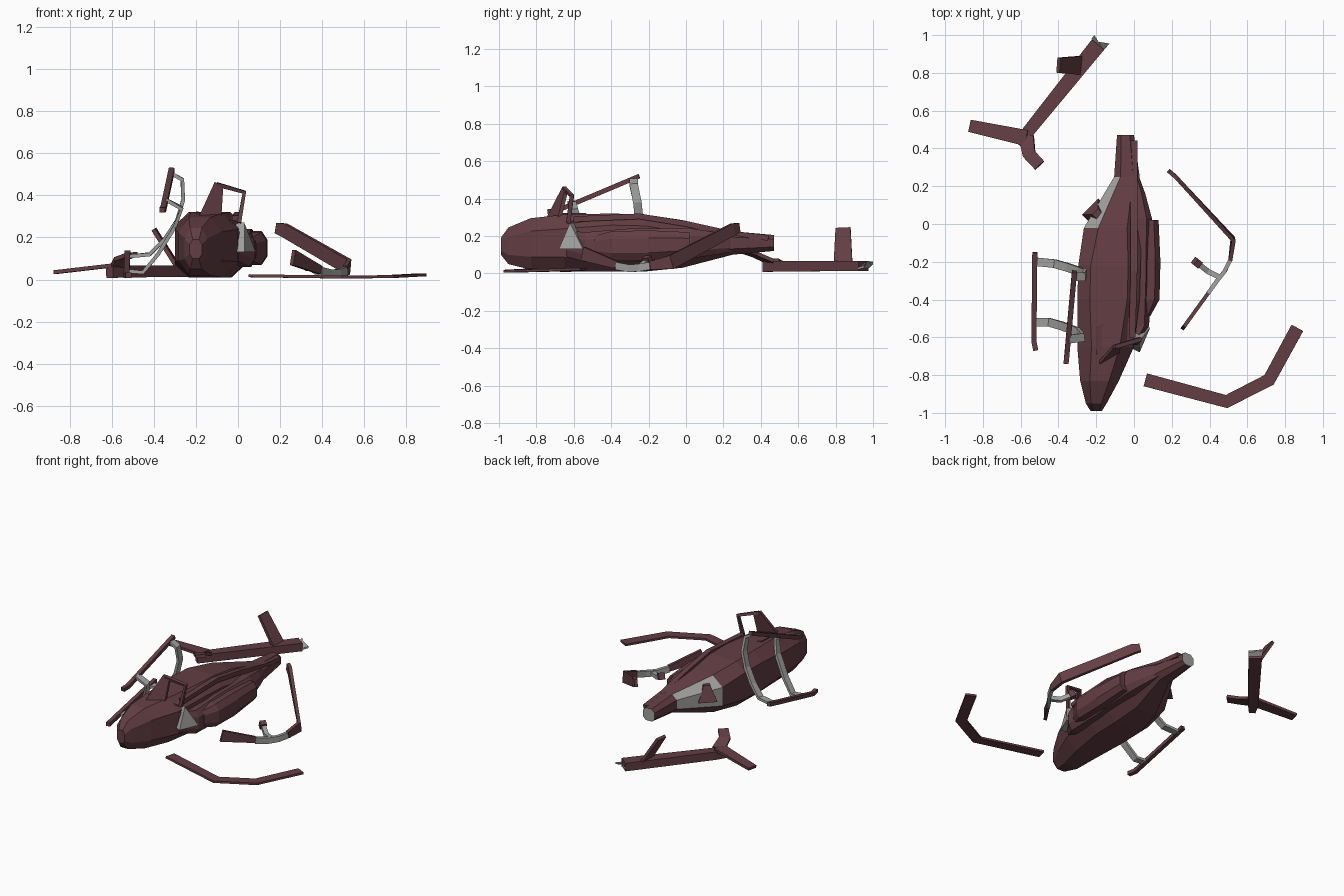
import bpy, bmesh
from mathutils import Vector as V

paint = bpy.data.materials.new("dark_red_paint")
paint.diffuse_color = (0.125, 0.048, 0.058, 1)
grey = bpy.data.materials.new("bare_grey")
grey.diffuse_color = (0.36, 0.36, 0.35, 1)


def finish(bm, name, mats):
    bmesh.ops.recalc_face_normals(bm, faces=bm.faces)
    me = bpy.data.meshes.new(name)
    bm.to_mesh(me)
    bm.free()
    ob = bpy.data.objects.new(name, me)
    bpy.context.collection.objects.link(ob)
    for m in mats:
        me.materials.append(m)
    return ob


def loft(name, rings, mats=(paint,), grey_faces=(), grey_end=False):
    """Skin a list of closed rings; grey_faces holds (segment, side) pairs."""
    bm = bmesh.new()
    vs = [[bm.verts.new(p) for p in r] for r in rings]
    n = len(vs[0])
    for i in range(len(vs) - 1):
        for k in range(n):
            f = bm.faces.new((vs[i][k], vs[i][(k + 1) % n], vs[i + 1][(k + 1) % n], vs[i + 1][k]))
            f.material_index = 1 if (i, k) in grey_faces else 0
    bm.faces.new(vs[0])
    bm.faces.new(vs[-1]).material_index = int(grey_end)
    return finish(bm, name, mats)


def octagon(y, x0, x1, z0, z1, c=0.25):
    a, b = (x1 - x0) * c, (z1 - z0) * c
    return [V((x, y, z)) for x, z in ((x0 + a, z0), (x1 - a, z0), (x1, z0 + b), (x1, z1 - b),
                                      (x1 - a, z1), (x0 + a, z1), (x0, z1 - b), (x0, z0 + b))]


def ribbon(name, pts, w, t, wide, mat=paint):
    """Rectangular bar along pts; 'wide' is roughly the direction of its width."""
    pts = [V(p) for p in pts]
    ws = w if isinstance(w, (list, tuple)) else [w] * len(pts)
    rings = []
    for i, p in enumerate(pts):
        a = (p - pts[i - 1]).normalized() if i else V()
        b = (pts[i + 1] - p).normalized() if i < len(pts) - 1 else V()
        tan = (a + b).normalized()
        n = tan.cross(V(wide)).normalized()
        s = n.cross(tan) * ws[i] / 2
        n = n * t / 2
        rings.append([p + s + n, p - s + n, p - s - n, p + s - n])
    return loft(name, rings, (mat,))


def plate(name, pts, thick, mat=paint):
    return loft(name, [[V(p) for p in pts], [V(p) + V(thick) for p in pts]], (mat,))


# Fuselage rolled on its side, with bare torn metal at the rear
loft("fuselage", [octagon(*r) for r in (
    (-0.99, -0.23, -0.17, 0.10, 0.19), (-0.95, -0.255, -0.145, 0.05, 0.245),
    (-0.83, -0.285, -0.08, 0.02, 0.295), (-0.65, -0.30, 0.00, 0.01, 0.315),
    (-0.40, -0.30, 0.03, 0.01, 0.32, 0.2), (-0.22, -0.295, 0.035, 0.01, 0.315, 0.2),
    (-0.02, -0.265, 0.04, 0.03, 0.285), (0.25, -0.105, 0.03, 0.10, 0.225),
    (0.47, -0.09, 0.0, 0.12, 0.205))],
    (paint, grey), {(6, 5), (6, 6)}, True)

# Engine cowling on the roof side
loft("roof_fairing", [octagon(*r) for r in (
    (-0.64, -0.02, 0.005, 0.09, 0.23), (-0.54, -0.02, 0.08, 0.06, 0.22),
    (-0.30, -0.02, 0.09, 0.06, 0.24), (0.03, -0.02, 0.095, 0.08, 0.24),
    (0.16, -0.02, 0.06, 0.10, 0.22), (0.27, -0.02, 0.02, 0.12, 0.20))])
loft("engine_cowling", [octagon(*r) for r in (
    (-0.49, 0.03, 0.085, 0.09, 0.20), (-0.40, 0.03, 0.135, 0.07, 0.225),
    (-0.20, 0.03, 0.14, 0.07, 0.23), (0.02, 0.03, 0.13, 0.09, 0.22))])
plate("roof_window", [(0.03, -0.62, 0.27), (0.03, -0.68, 0.13), (0.085, -0.55, 0.13)], (-0.04, 0.02, 0), grey)
ribbon("tail_ridge", [(-0.01, -0.60, 0.29), (0.0, -0.25, 0.305), (0.0, 0.0, 0.265), (0.0, 0.25, 0.21), (0.0, 0.44, 0.19)],
       0.035, 0.03, (1, 0, 0))
bm = bmesh.new()
bmesh.ops.create_cone(bm, cap_ends=True, segments=4, radius1=0.085, radius2=0.03, depth=0.10)
bmesh.ops.translate(bm, verts=bm.verts, vec=(-0.19, 0.05, 0.20))
finish(bm, "exhaust", (paint,))

# Open cabin door with window frame and the recessed opening behind it
plate("door_opening", [(-0.20, -0.54, 0.316), (0.0, -0.49, 0.285), (0.0, -0.63, 0.265), (-0.20, -0.69, 0.313)], (0, 0, 0.008))
plate("door_panel", [(-0.19, -0.75, 0.29), (-0.11, -0.66, 0.465), (-0.07, -0.65, 0.44), (-0.08, -0.69, 0.28)], (0, 0.02, 0))
ribbon("door_frame", [(-0.10, -0.65, 0.452), (0.03, -0.61, 0.415), (0.005, -0.63, 0.27)], 0.022, 0.02, (0, 1, 0.1))

# Landing skids and their curved cross struts
ribbon("lower_skid", [(-0.52, -0.67, 0.02), (-0.53, -0.62, 0.02), (-0.525, -0.15, 0.125)], 0.027, 0.025, (1, 0, 0))
ribbon("upper_skid", [(-0.36, -0.74, 0.33), (-0.355, -0.69, 0.335), (-0.315, -0.25, 0.52)], 0.027, 0.025, (1, 0, 0))
ribbon("front_strut", [(-0.52, -0.52, 0.04), (-0.45, -0.52, 0.035), (-0.38, -0.54, 0.12), (-0.30, -0.57, 0.25),
                       (-0.27, -0.60, 0.34), (-0.345, -0.61, 0.38)], 0.045, 0.018, (0, 1, 0), grey)
ribbon("rear_strut", [(-0.52, -0.20, 0.11), (-0.42, -0.21, 0.12), (-0.35, -0.23, 0.19), (-0.29, -0.25, 0.28),
                      (-0.26, -0.26, 0.38), (-0.265, -0.28, 0.475), (-0.31, -0.28, 0.50)], 0.045, 0.018, (0, 1, 0), grey)

# Bent rotor blade lying flat
ribbon("flat_blade", [(0.06, -0.825, 0.018), (0.49, -0.94, 0.012), (0.715, -0.825, 0.014), (0.865, -0.55, 0.022)],
       0.07, 0.014, (-0.4, 1, 0))

# Second rotor piece standing on edge, with its hub and mast
ribbon("raised_blade", [(0.185, 0.28, 0.245), (0.22, 0.25, 0.235), (0.525, -0.08, 0.06), (0.51, -0.19, 0.042)],
       [0.05, 0.065, 0.075, 0.045], 0.022, (0, 0, 1))
ribbon("rotor_hub", [(0.51, -0.19, 0.04), (0.48, -0.25, 0.03), (0.44, -0.30, 0.027), (0.39, -0.37, 0.04)],
       0.04, 0.022, (0, 0, 1), grey)
ribbon("short_blade", [(0.39, -0.37, 0.045), (0.26, -0.55, 0.105)], [0.04, 0.075], 0.02, (0, 0, 1))
ribbon("rotor_mast", [(0.45, -0.28, 0.03), (0.39, -0.25, 0.03), (0.34, -0.21, 0.06)], 0.028, 0.028, (0, 0, 1), grey)
ribbon("mast_cap", [(0.345, -0.215, 0.06), (0.32, -0.195, 0.075)], 0.045, 0.04, (0, 0, 1))

# Broken tail boom with torn end and three fins
ribbon("tail_boom", [(-0.61, 0.42, 0.035), (-0.56, 0.49, 0.038), (-0.19, 0.95, 0.04)], [0.04, 0.065, 0.085], 0.055, (1, -0.8, 0))
plate("torn_end", [(-0.225, 0.98, 0.03), (-0.21, 1.0, 0.05), (-0.19, 0.965, 0.055), (-0.13, 0.955, 0.03), (-0.16, 0.92, 0.02)],
      (0, 0, 0.012), grey)
ribbon("side_fin", [(-0.57, 0.455, 0.07), (-0.87, 0.52, 0.035)], [0.085, 0.065], 0.018, (0.2, 1, 0))
ribbon("lower_fin", [(-0.57, 0.46, 0.06), (-0.555, 0.37, 0.10), (-0.50, 0.31, 0.12)], [0.08, 0.07, 0.065], 0.02, (1, 0.5, 0.1))
ribbon("stabiliser", [(-0.28, 0.84, 0.05), (-0.40, 0.84, 0.24)], [0.10, 0.08], 0.02, (0.1, 1, 0))
